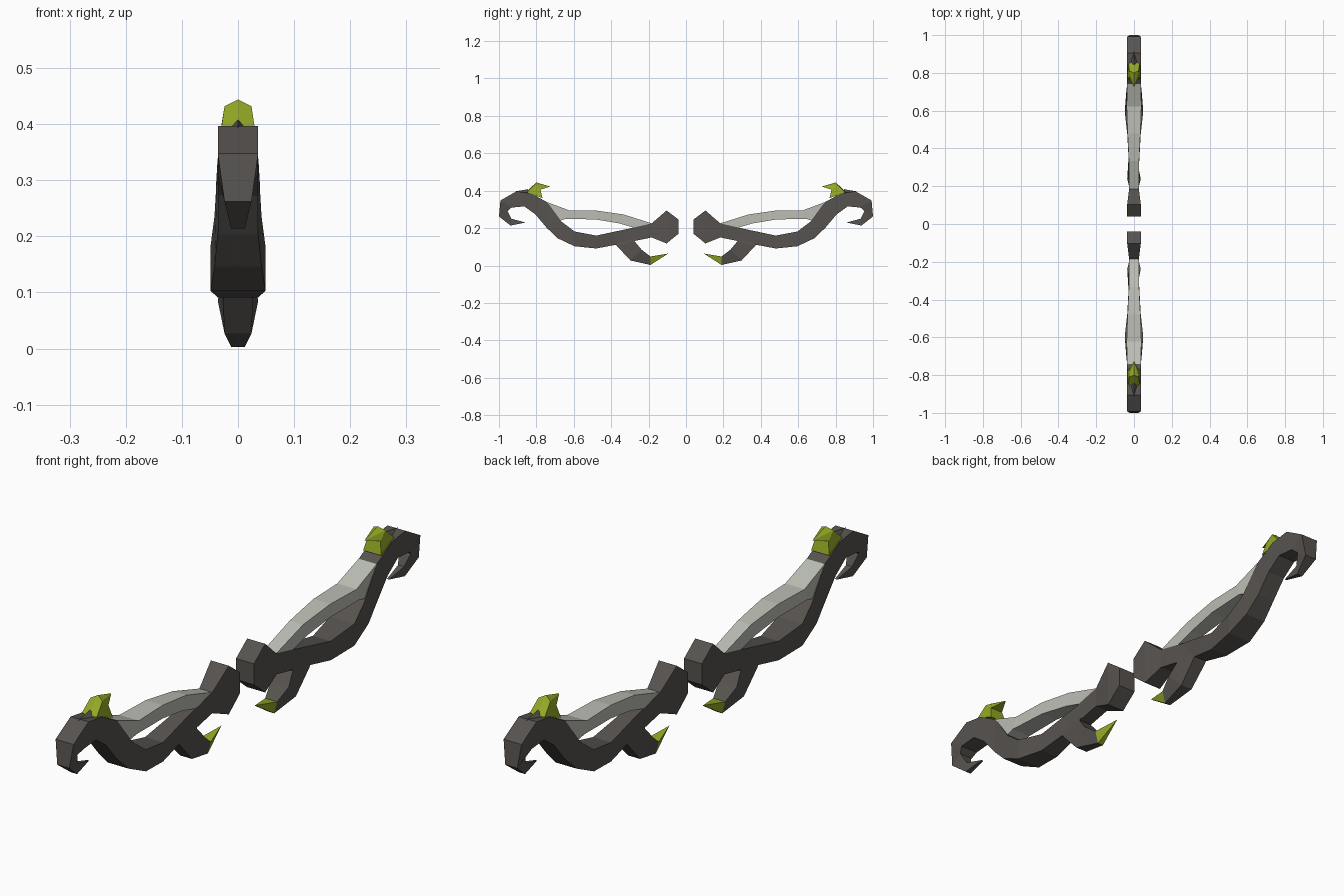
import bpy, bmesh

if "Cube" in bpy.data.objects:
    bpy.data.objects.remove(bpy.data.objects["Cube"])


def material(name, rgb):
    m = bpy.data.materials.new(name)
    m.diffuse_color = (*rgb, 1)
    m.use_nodes = True
    m.node_tree.nodes["Principled BSDF"].inputs["Base Color"].default_value = m.diffuse_color
    return m


DARK = material("dark_grey", (0.095, 0.086, 0.078))
PALE = material("pale_grey", (0.50, 0.515, 0.46))
GREEN = material("moss_green", (0.29, 0.39, 0.018))


def loft(name, rings, mat, side):
    """Skin equal-sized rings of (x, y, z); side = +1 / -1 mirrors along y."""
    bm = bmesh.new()
    vr = [[bm.verts.new((x, y * side, z)) for x, y, z in r] for r in rings]
    n = len(vr[0])
    for a, b in zip(vr, vr[1:]):
        for i in range(n):
            j = (i + 1) % n
            bm.faces.new((a[i], a[j], b[j], b[i]))
    bm.faces.new(vr[0])
    bm.faces.new(vr[-1])
    bmesh.ops.remove_doubles(bm, verts=bm.verts, dist=1e-5)
    bmesh.ops.recalc_face_normals(bm, faces=bm.faces)
    me = bpy.data.meshes.new(name)
    bm.to_mesh(me)
    bm.free()
    me.materials.append(mat)
    bpy.context.collection.objects.link(bpy.data.objects.new(name, me))


def bar(stations):
    """Four-sided rings from (y_top, z_top, y_bottom, z_bottom, w_top, w_bottom)."""
    return [[(-a, yt, zt), (a, yt, zt), (b, yb, zb), (-b, yb, zb)]
            for yt, zt, yb, zb, a, b in stations]


def even(stations):
    return bar([(*s, s[-1]) for s in stations])


# Curved limb from grip knob to hooked end
limb = even([
    (.04, .246, .04, .17, .036),
    (.104, .294, .104, .118, .036),
    (.184, .225, .184, .15, .026),
    (.302, .198, .37, .112, .026),
    (.48, .16, .48, .091, .036),
    (.596, .182, .596, .103, .049),
    (.666, .235, .687, .146, .042),
    (.74, .337, .746, .203, .036),
    (.826, .385, .805, .273, .036),
    (.906, .397, .864, .316, .036),
    (.992, .348, .933, .31, .036),
    (1.0, .262, .954, .292, .024),
    (.938, .214, .933, .25, .012),
    (.858, .23, .858, .23, .004),
])

# Pale upper strip bridging the limb
strip = even([
    (.742, .339, .69, .235, .0363),
    (.623, .294, .64, .25, .039),
    (.48, .294, .48, .246, .034),
    (.334, .273, .356, .225, .027),
    (.185, .226, .27, .2, .025),
])

# Lower prong and its pointed tip
prong = bar([
    (.25, .16, .38, .12, .025, .025),
    (.275, .13, .37, .105, .0275, .0275),
    (.238, .085, .297, .027, .036, .024),
    (.19, .048, .19, .003, .024, .012),
])
prong_tip = bar([
    (.19, .048, .19, .003, .024, .012),
    (.095, .064, .095, .064, 0, 0),
])

# Ridged horn on top of the hook
horn = [
    [(0, .86, .39), (.03, .85, .392), (.036, .767, .36),
     (-.036, .767, .36), (-.03, .85, .392)],
    [(0, .80, .444), (.024, .81, .432), (.026, .778, .406),
     (-.026, .778, .406), (-.024, .81, .432)],
    [(0, .725, .422)] * 5,
]

# Small dark ridge leading into the horn
ridge = [
    [(0, .915, .396)] * 3,
    [(0, .845, .408), (.026, .845, .38), (-.026, .845, .38)],
]

for tag, side in (("front", -1), ("back", 1)):
    loft(tag + "_limb", limb, DARK, side)
    loft(tag + "_pale_strip", strip, PALE, side)
    loft(tag + "_lower_prong", prong, DARK, side)
    loft(tag + "_prong_tip", prong_tip, GREEN, side)
    loft(tag + "_top_horn", horn, GREEN, side)


# The ridge needs a plain pyramid
def pyramid(name, apex, base, mat, side):
    me = bpy.data.meshes.new(name)
    bm = bmesh.new()
    a = bm.verts.new((apex[0], apex[1] * side, apex[2]))
    b = [bm.verts.new((x, y * side, z)) for x, y, z in base]
    bm.faces.new(b)
    for i in range(len(b)):
        bm.faces.new((a, b[i], b[(i + 1) % len(b)]))
    bmesh.ops.recalc_face_normals(bm, faces=bm.faces)
    bm.to_mesh(me)
    bm.free()
    me.materials.append(mat)
    bpy.context.collection.objects.link(bpy.data.objects.new(name, me))


for tag, side in (("front", -1), ("back", 1)):
    pyramid(tag + "_horn_ridge", ridge[0][0], ridge[1], DARK, side)
